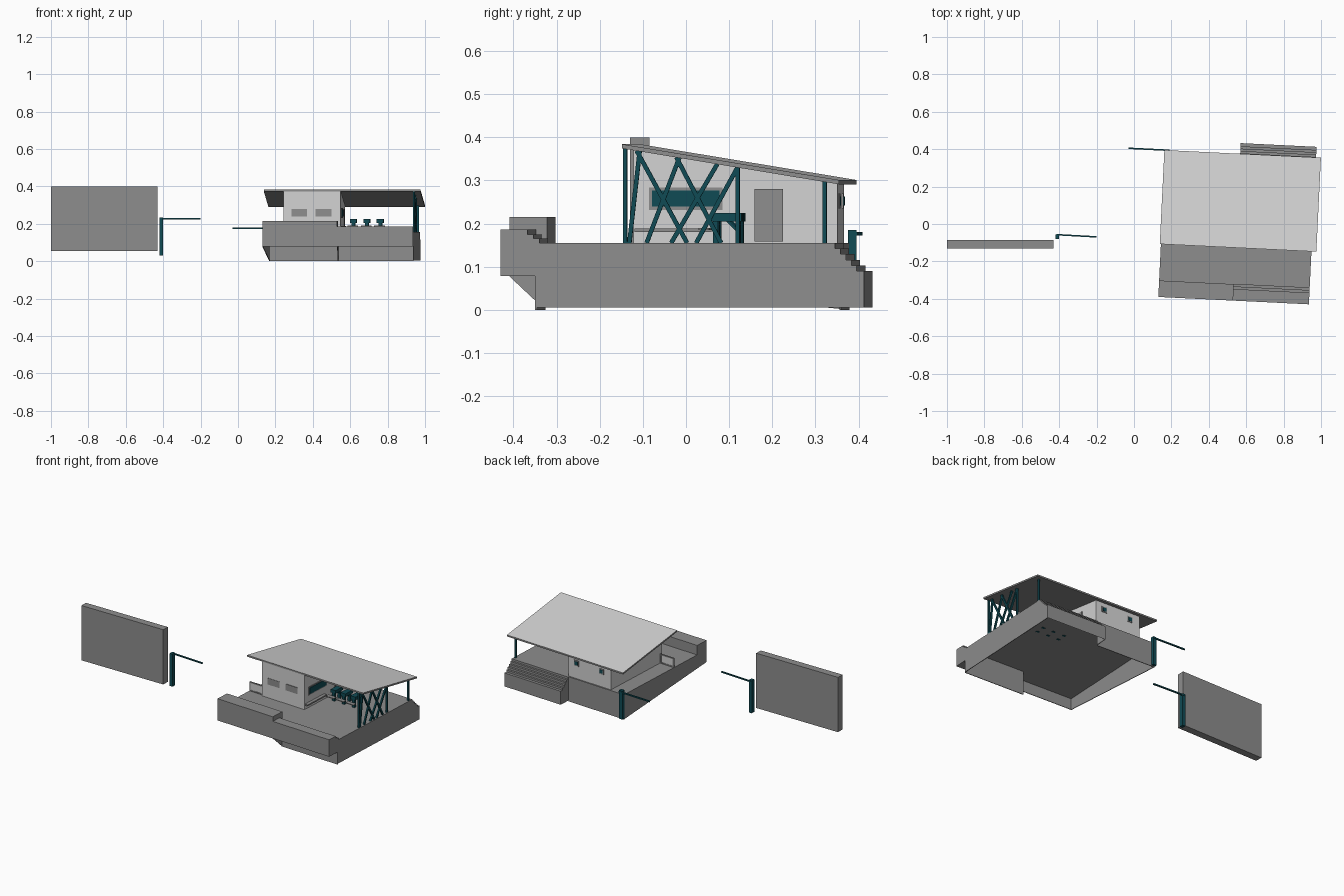
import bpy, bmesh, math
from mathutils import Matrix, Vector

if "Cube" in bpy.data.objects:
    bpy.data.objects.remove(bpy.data.objects["Cube"])


def material(name, c):
    m = bpy.data.materials.new(name)
    m.diffuse_color = (*c, 1)
    m.use_nodes = True
    m.node_tree.nodes["Principled BSDF"].inputs["Base Color"].default_value = m.diffuse_color
    return m


CONCRETE = material("concrete grey", (0.27, 0.27, 0.27))
LIGHT = material("light grey", (0.65, 0.65, 0.65))
TEAL = material("dark teal", (0.005, 0.07, 0.09))

# The building is turned slightly; its local origin is the front left corner
SITE = Matrix.Translation((0.13, -0.39, 0)) @ Matrix.Rotation(math.radians(-2.8), 4, 'Z')
WORLD = Matrix.Identity(4)


def make(name, bm, mat, frame=SITE):
    me = bpy.data.meshes.new(name)
    bm.to_mesh(me)
    bm.free()
    me.materials.append(mat)
    ob = bpy.data.objects.new(name, me)
    ob.matrix_world = frame
    bpy.context.collection.objects.link(ob)
    return ob


def box(name, x, y, z, mat, frame=SITE):
    bm = bmesh.new()
    size = [b - a for a, b in (x, y, z)]
    mid = [(a + b) / 2 for a, b in (x, y, z)]
    bmesh.ops.create_cube(bm, size=1, matrix=Matrix.Translation(mid) @ Matrix.Diagonal((*size, 1)))
    return make(name, bm, mat, frame)


def prism(name, profile, x0, x1, mat):
    """Closed y-z profile carried along x."""
    bm = bmesh.new()
    f = bm.faces.new([bm.verts.new((x0, y, z)) for y, z in profile])
    ext = bmesh.ops.extrude_face_region(bm, geom=[f])
    bmesh.ops.translate(bm, vec=(x1 - x0, 0, 0),
                        verts=[g for g in ext['geom'] if isinstance(g, bmesh.types.BMVert)])
    bmesh.ops.recalc_face_normals(bm, faces=bm.faces)
    return make(name, bm, mat)


def sheet(name, path, x0, x1, mat):
    """Open y-z path carried along x as a thin skin."""
    bm = bmesh.new()
    rows = [[bm.verts.new((x, y, z)) for x in (x0, x1)] for y, z in path]
    for a, b in zip(rows, rows[1:]):
        bm.faces.new((a[0], b[0], b[1], a[1]))
    return make(name, bm, mat)


def bar(name, a, b, w, mat, frame=SITE):
    a, b = Vector(a), Vector(b)
    d = b - a
    bm = bmesh.new()
    m = Matrix.Translation((a + b) / 2) @ d.to_track_quat('Z', 'Y').to_matrix().to_4x4()
    bmesh.ops.create_cube(bm, size=1, matrix=m @ Matrix.Diagonal((w, w, d.length, 1)))
    return make(name, bm, mat, frame)


def roof_z(v):
    return 0.384 - 0.165 * (v - 0.283)


W, HALF, FLOOR, T = 0.806, 0.40, 0.155, 0.004

# Platform: open underneath, with a floor slab and thin skirt walls
box("floor_slab", (0, W), (0.085, 0.77), (FLOOR - 0.008, FLOOR), CONCRETE)
prism("left_skirt", [(0, 0.078), (0, FLOOR), (0.77, FLOOR), (0.77, 0.0)], 0, T, CONCRETE)
box("back_skirt", (0, HALF), (0.766, 0.77), (0, FLOOR), CONCRETE)
box("front_right_skirt", (HALF, W), (0.08, 0.084), (0, FLOOR), CONCRETE)
prism("front_gusset", [(0, 0.078), (0.08, 0.078), (0.08, 0.003)], HALF, HALF + T, CONCRETE)

# Back staircase with its stepped side walls
steps = [(0.77, FLOOR)]
for i in range(5):
    v, z = 0.77 + 0.0125 * i, FLOOR - 0.013 * (i + 1)
    steps += [(v + 0.006, z + 0.013), (v + 0.006, z)]
steps += [(0.843, steps[-1][1]), (0.843, 0.005)]
sheet("back_stairs", steps, HALF, W, CONCRETE)
prism("right_skirt", [(0.08, 0.005), (0.08, FLOOR)] + steps, W - T, W, CONCRETE)
prism("stair_side", [(0.77, 0.005)] + steps, HALF, HALF + T, CONCRETE)

# Front parapet: tall left half, lower right half stepping down inside
box("parapet_left", (0, HALF), (0, 0.088), (FLOOR - 0.008, 0.215), CONCRETE)
box("parapet_left_face", (0, HALF), (0, T), (0.078, FLOOR), CONCRETE)
prism("parapet_right", [(0, 0.079), (0, 0.186), (0.062, 0.186), (0.062, 0.175), (0.076, 0.175),
                        (0.076, 0.165), (0.09, 0.165), (0.09, FLOOR), (0.08, FLOOR), (0.08, 0.079)],
      HALF, W, CONCRETE)

# House under the roof
HU0, HU1, HV0, HV1 = 0.10, 0.405, 0.288, 0.762
prism("house", [(HV0, FLOOR), (HV1, FLOOR), (HV1, roof_z(HV1) - 0.01), (HV0, roof_z(HV0) - 0.01)],
      HU0, HU1, LIGHT)
for i, u in enumerate((0.141, 0.271)):
    box(f"front_window_{i}", (u, u + 0.085), (HV0 - 0.003, HV0), (0.24, 0.28), CONCRETE)
for i, u in enumerate((0.15, 0.33)):
    box(f"back_window_{i}", (u, u + 0.035), (HV1, HV1 + 0.003), (0.235, 0.27), CONCRETE)
    box(f"back_pane_{i}", (u + 0.007, u + 0.028), (HV1, HV1 + 0.005), (0.242, 0.263), TEAL)
box("side_door", (HU1, HU1 + 0.004), (0.57, 0.635), (0.158, 0.28), CONCRETE)
box("side_window_frame", (HU1, HU1 + 0.003), (0.325, 0.495), (0.232, 0.284), CONCRETE)
box("side_window", (HU1, HU1 + 0.006), (0.332, 0.488), (0.239, 0.277), TEAL)
box("side_shelf", (HU1, HU1 + 0.02), (0.292, 0.47), (0.181, 0.189), CONCRETE)

# Gate beside the house: two posts, two rails and a light panel
box("gate_panel", (0.006, 0.094), (0.299, 0.303), (0.162, 0.206), LIGHT)
for i, u in enumerate((0.0, 0.092)):
    box(f"gate_post_{i}", (u, u + 0.008), (0.297, 0.305), (FLOOR, 0.213), CONCRETE)
for i, z in enumerate((FLOOR, 0.206)):
    box(f"gate_rail_{i}", (0, 0.1), (0.297, 0.305), (z, z + 0.007), CONCRETE)

# Sloping roof, light only on top
roof = prism("roof", [(v, roof_z(v) + o) for v, o in ((0.283, 0), (0.786, 0), (0.786, -0.01), (0.283, -0.01))],
             -0.006, 0.832, CONCRETE)
roof.data.materials.append(LIGHT)
for p in roof.data.polygons:
    if p.normal.z > 0.7:
        p.material_index = 1

# Roof posts and crossed braces on the right side
PU = 0.797
for i, v in enumerate((0.288, 0.549, 0.751)):
    bar(f"roof_post_{i}", (PU, v, FLOOR), (PU, v, roof_z(v) - 0.008), 0.01, TEAL)
braces = [(0.298, 0.322), (0.432, 0.315), (0.338, 0.414), (0.511, 0.407), (0.395, 0.502), (0.453, 0.549)]
for i, (low, high) in enumerate(braces):
    bar(f"brace_{i}", (PU, low, FLOOR), (PU, high, roof_z(high) - 0.01), 0.01, TEAL)

# Three small tables on the terrace
for i in range(3):
    u = 0.445 + 0.072 * i
    box(f"table_top_{i}", (u, u + 0.035), (0.48, 0.55), (0.205, 0.225), TEAL)
    for j, v in enumerate((0.483, 0.535)):
        box(f"table_leg_{i}_{j}", (u + 0.008, u + 0.027), (v, v + 0.012), (0.145, 0.21), TEAL)
    bar(f"table_brace_{i}", (u + 0.017, 0.538, 0.185), (u + 0.017, 0.515, 0.208), 0.006, TEAL)
    box(f"table_seat_{i}", (u - 0.012, u + 0.045), (0.45, 0.475), (0.185, 0.19), CONCRETE)

# Freestanding wall slab and the two barriers
box("boundary_wall", (-1.0, -0.43), (-0.13, -0.085), (0.055, 0.4), CONCRETE, WORLD)
box("front_barrier_post", (-0.42, -0.40), (-0.08, -0.055), (0.03, 0.235), TEAL, WORLD)
bar("front_barrier_arm", (-0.415, -0.057, 0.227), (-0.2, -0.069, 0.227), 0.008, TEAL, WORLD)
box("back_barrier_post", (0.166, 0.19), (0.38 - 0.005, 0.395), (0.005, 0.185), TEAL, WORLD)
bar("back_barrier_arm", (0.19, 0.394, 0.176), (-0.03, 0.405, 0.176), 0.008, TEAL, WORLD)
